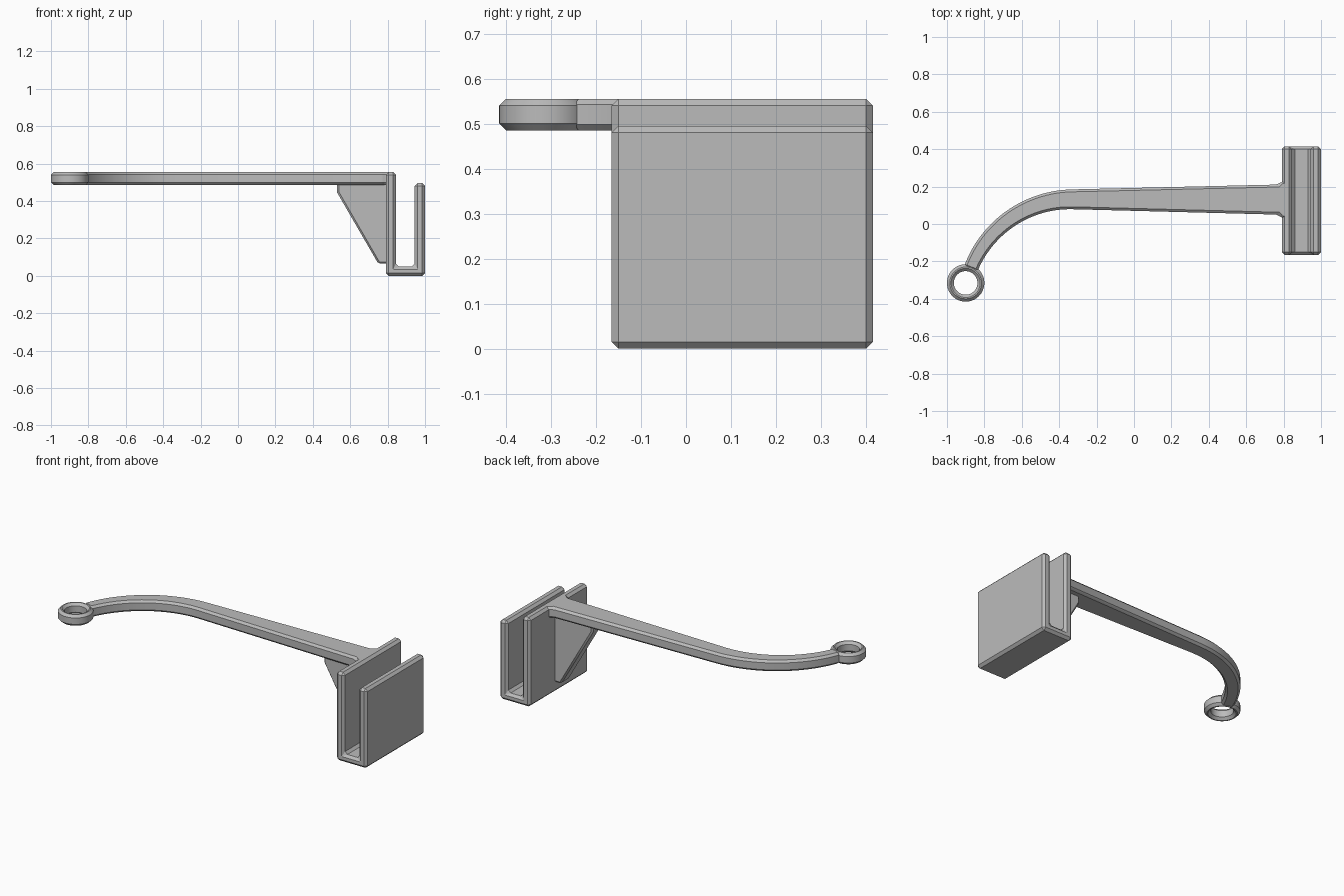
import bpy, bmesh
from math import radians, sin, cos, pi
from mathutils import Vector

cube = bpy.data.objects.get("Cube")
if cube:
    bpy.data.objects.remove(cube)

grey = bpy.data.materials.new("plain grey")
grey.use_nodes = True
grey.diffuse_color = (0.5, 0.5, 0.5, 1)
grey.node_tree.nodes["Principled BSDF"].inputs["Base Color"].default_value = (0.5, 0.5, 0.5, 1)

CHAMFER = 0.015


def finish(bm, name):
    bmesh.ops.recalc_face_normals(bm, faces=bm.faces[:])
    mesh = bpy.data.meshes.new(name)
    bm.to_mesh(mesh)
    bm.free()
    mesh.materials.append(grey)
    obj = bpy.data.objects.new(name, mesh)
    bpy.context.collection.objects.link(obj)
    bpy.ops.object.select_all(action='DESELECT')
    obj.select_set(True)
    bpy.context.view_layer.objects.active = obj
    bpy.ops.object.shade_smooth_by_angle(angle=radians(28))
    return obj


def prism(name, outline, place, low, high, chamfer=CHAMFER):
    """Extrude a 2D outline between low and high, then chamfer its sharp edges."""
    bm = bmesh.new()
    face = bm.faces.new([bm.verts.new(place(a, b, low)) for a, b in outline])
    out = bmesh.ops.extrude_face_region(bm, geom=[face])
    shift = Vector(place(0, 0, high)) - Vector(place(0, 0, low))
    bmesh.ops.translate(bm, vec=shift,
                        verts=[g for g in out["geom"] if isinstance(g, bmesh.types.BMVert)])
    bmesh.ops.recalc_face_normals(bm, faces=bm.faces[:])
    sharp = [e for e in bm.edges if e.calc_face_angle(0) > radians(35)]
    bmesh.ops.bevel(bm, geom=sharp, offset=chamfer, offset_type='OFFSET',
                    segments=1, profile=0.5, affect='EDGES', clamp_overlap=True)
    return finish(bm, name)


def side_on(x, z, y):
    return (x, y, z)


def flat(x, y, z):
    return (x, y, z)


# U-shaped clip with one taller wall
prism("clip", [(0.79, 0), (1, 0), (1, 0.495), (0.945, 0.495), (0.945, 0.05),
               (0.845, 0.05), (0.845, 0.555), (0.79, 0.555)], side_on, -0.165, 0.415)

# Arm: tapering straight run, then a curve down to the ring
LOW, HIGH = 0.485, 0.555
upper = [(0.82, 0.23), (0.79, 0.23), (0.772, 0.211)]
lower = [(0.82, 0.03), (0.79, 0.03), (0.772, 0.05)]
centre, radius, steps = Vector((-0.33, -0.45)), 0.582, 28
for i in range(steps + 1):
    t = i / steps
    angle = radians(90 + 69 * t)
    direction = Vector((cos(angle), sin(angle)))
    half = 0.053 - 0.015 * t
    upper.append(tuple(centre + direction * (radius + half)))
    lower.append(tuple(centre + direction * (radius - half)))
prism("arm", upper + lower[::-1], flat, LOW, HIGH)

# Triangular brace under the arm
prism("brace", [(0.53, 0.5), (0.53, 0.445), (0.75, 0.065), (0.81, 0.065), (0.81, 0.5)],
      side_on, 0.085, 0.165, 0.01)

# Ring at the tip, turned from a chamfered section
INNER, OUTER, C = 0.063, 0.1, CHAMFER
section = [(INNER, LOW + C), (INNER + C, LOW), (OUTER - C, LOW), (OUTER, LOW + C),
           (OUTER, HIGH - C), (OUTER - C, HIGH), (INNER + C, HIGH), (INNER, HIGH - C)]
bm = bmesh.new()
verts = [bm.verts.new((r, 0, z)) for r, z in section]
edges = [bm.edges.new((verts[i - 1], verts[i])) for i in range(len(verts))]
bmesh.ops.spin(bm, geom=verts + edges, cent=(0, 0, 0), axis=(0, 0, 1),
               angle=2 * pi, steps=64, use_merge=True)
bmesh.ops.remove_doubles(bm, verts=bm.verts[:], dist=0.0001)
bmesh.ops.translate(bm, verts=bm.verts[:], vec=(-0.9, -0.315, 0))
finish(bm, "tip_ring")
